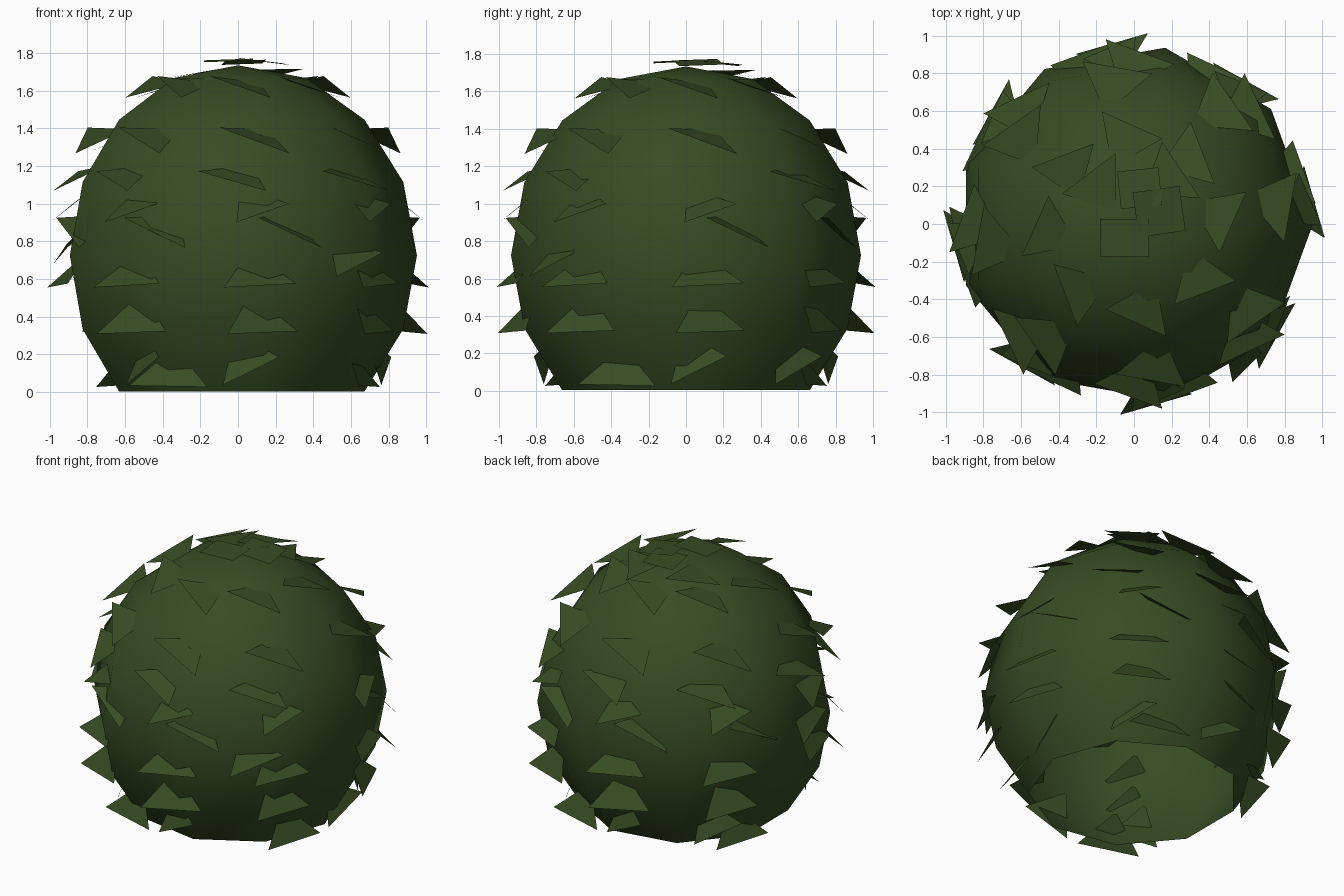
import bpy
import math
from mathutils import Vector, Matrix

if "Cube" in bpy.data.objects:
    bpy.data.objects.remove(bpy.data.objects["Cube"])

green = bpy.data.materials.new("leaf_green")
green.diffuse_color = (0.039, 0.071, 0.0165, 1)
green.use_nodes = True
green.node_tree.nodes["Principled BSDF"].inputs["Base Color"].default_value = green.diffuse_color


def make_object(name, verts, faces):
    mesh = bpy.data.meshes.new(name)
    mesh.from_pydata(verts, [], faces)
    mesh.materials.append(green)
    obj = bpy.data.objects.new(name, mesh)
    bpy.context.collection.objects.link(obj)
    return obj


# Bush body: nine-sided egg shell, open underneath
SEG, RADIUS, HEIGHT, MIDDLE = 9, 0.95, 1.02, 0.724
verts, faces = [], []
for lat in (-45, -22.5, 0, 22.5, 45, 67.5):
    a = math.radians(lat)
    for i in range(SEG):
        b = 2 * math.pi * i / SEG
        verts.append((RADIUS * math.cos(a) * math.cos(b),
                      RADIUS * math.cos(a) * math.sin(b),
                      MIDDLE + HEIGHT * math.sin(a)))
verts.append((0, 0, MIDDLE + HEIGHT - 0.01))
for r in range(5):
    for i in range(SEG):
        j = (i + 1) % SEG
        faces.append((r * SEG + i, r * SEG + j, (r + 1) * SEG + j, (r + 1) * SEG + i))
faces += [(5 * SEG + i, 5 * SEG + (i + 1) % SEG, 6 * SEG) for i in range(SEG)]
body = make_object("bush_body", verts, faces)
bpy.context.view_layer.objects.active = body
body.select_set(True)
bpy.ops.object.shade_smooth_by_angle(angle=math.radians(60))

# Leaves: flared cards, wide edge hanging clear, narrow tip buried in the body
leaf_verts, leaf_faces = [], []


def leaf(angle, r, z, width, inward, rise, roll, yaw, taper=0.06):
    az = math.radians(angle - 90)            # 0 degrees faces the front
    p = Vector((math.cos(az) * r, math.sin(az) * r, z))
    az += math.radians(yaw)
    u = Vector((math.cos(az), math.sin(az), 0))
    rot = Matrix.Rotation(math.radians(roll), 3, u)
    t = rot @ Vector((-u.y, u.x, 0))
    v = rot @ Vector((-u.x * inward, -u.y * inward, rise))
    n = len(leaf_verts)
    half, tip = t * width / 2, t * width * taper / 2
    leaf_verts.extend([p - half, p + half, p + v + tip, p + v - tip])
    leaf_faces.append((n, n + 1, n + 2, n + 3))


# count, first angle, radius, height, width, inward, rise, roll, yaw, gaps
rings = [
    (4, -28, 0.79, 0.03, 0.43, 0.12, 0.20, -1, 13, ()),
    (8, 5, 0.79, 0.11, 0.34, 0.09, 0.21, 26, -15, (1, 6)),
    (8, 8, 0.94, 0.315, 0.40, 0.14, 0.20, 2, 14, (6,)),
    (8, 7, 0.965, 0.565, 0.40, 0.165, 0.175, 3, 9, ()),
    (8, 17, 0.945, 0.845, 0.39, 0.22, 0.10, -24, 3, (1,)),
    (8, 8, 0.945, 0.95, 0.32, 0.19, 0.13, 18, 15, ()),
    (8, -2, 0.915, 1.12, 0.40, 0.22, 0.08, -15, -18, (2,)),
    (8, 6, 0.835, 1.335, 0.40, 0.235, 0.06, -20, -16, ()),
    (8, 1, 0.525, 1.62, 0.37, 0.235, 0.02, -18, -25, ()),
]
for count, first, r, z, width, inward, rise, roll, yaw, gaps in rings:
    for k in range(count):
        if k not in gaps:
            leaf(first + 360 / count * k, r, z, width, inward, rise, roll, yaw)

# Single leaves on the front right and left, two near the crown
leaf(42, 0.965, 0.675, 0.37, 0.16, 0.17, 20, 3)
leaf(-85, 0.95, 0.73, 0.37, 0.16, 0.17, 16, 6)
leaf(139, 0.38, 1.69, 0.36, 0.23, 0.02, -8, -15)
leaf(-138, 0.36, 1.69, 0.36, 0.23, 0.02, -8, -5)
# Nearly flat crown leaves
leaf(-16, 0.18, 1.755, 0.26, 0.20, 0.01, 2, 16, 1)
leaf(108, 0.27, 1.74, 0.24, 0.25, 0.03, 2, -10, 1)
leaf(176, 0.29, 1.74, 0.22, 0.20, 0.02, -2, 10, 1)
make_object("leaves", leaf_verts, leaf_faces)
